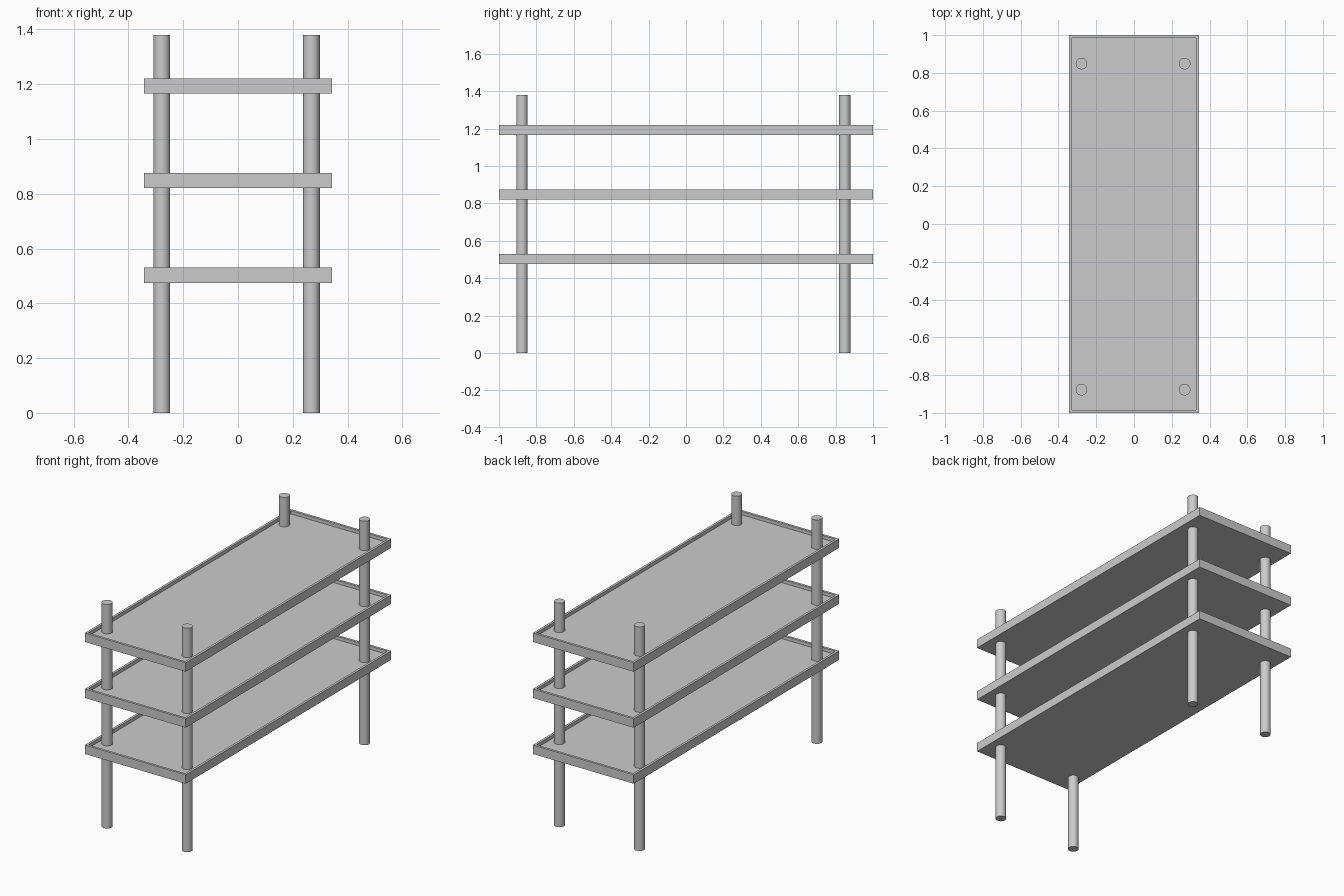
import bpy, bmesh
from mathutils import Matrix

if "Cube" in bpy.data.objects:
    bpy.data.objects.remove(bpy.data.objects["Cube"])

grey = bpy.data.materials.new("light grey")
grey.diffuse_color = (0.6, 0.6, 0.6, 1)
grey.use_nodes = True
grey.node_tree.nodes["Principled BSDF"].inputs["Base Color"].default_value = grey.diffuse_color

HX, HY = 0.344, 1.0      # half size of a shelf
THICK, RIM = 0.055, 0.021  # shelf height, rim width and depth


def finish(bm, name):
    mesh = bpy.data.meshes.new(name)
    bm.to_mesh(mesh)
    bm.free()
    mesh.materials.append(grey)
    obj = bpy.data.objects.new(name, mesh)
    bpy.context.collection.objects.link(obj)
    return obj


# Tray shelf: slab whose top face is inset and pushed down to leave a rim
def shelf(name, z):
    bm = bmesh.new()
    bmesh.ops.create_cube(bm, size=1, matrix=Matrix.Translation((0, 0, z + THICK / 2))
                          @ Matrix.Diagonal((2 * HX, 2 * HY, THICK, 1)))
    top = max(bm.faces, key=lambda f: f.calc_center_median().z)
    bmesh.ops.inset_region(bm, faces=[top], thickness=RIM)
    inner = bmesh.ops.extrude_discrete_faces(bm, faces=[top])["faces"][0]
    bmesh.ops.translate(bm, verts=inner.verts, vec=(0, 0, -RIM))
    return finish(bm, name)


# Round post running through all shelves
def post(name, x, y, height=1.38, radius=0.0305):
    bm = bmesh.new()
    bmesh.ops.create_cone(bm, cap_ends=True, segments=32, radius1=radius, radius2=radius,
                          depth=height, matrix=Matrix.Translation((x, y, height / 2)))
    for f in bm.faces:
        f.smooth = len(f.verts) == 4
    for e in bm.edges:
        e.smooth = all(f.smooth for f in e.link_faces)
    return finish(bm, name)


for level, z in (("lower", 0.475), ("middle", 0.82), ("upper", 1.165)):
    shelf(level + "_shelf", z)

for side, x in (("left", -0.278), ("right", 0.268)):
    for end, y in (("front", -0.877), ("back", 0.849)):
        post(f"{end}_{side}_post", x, y)
